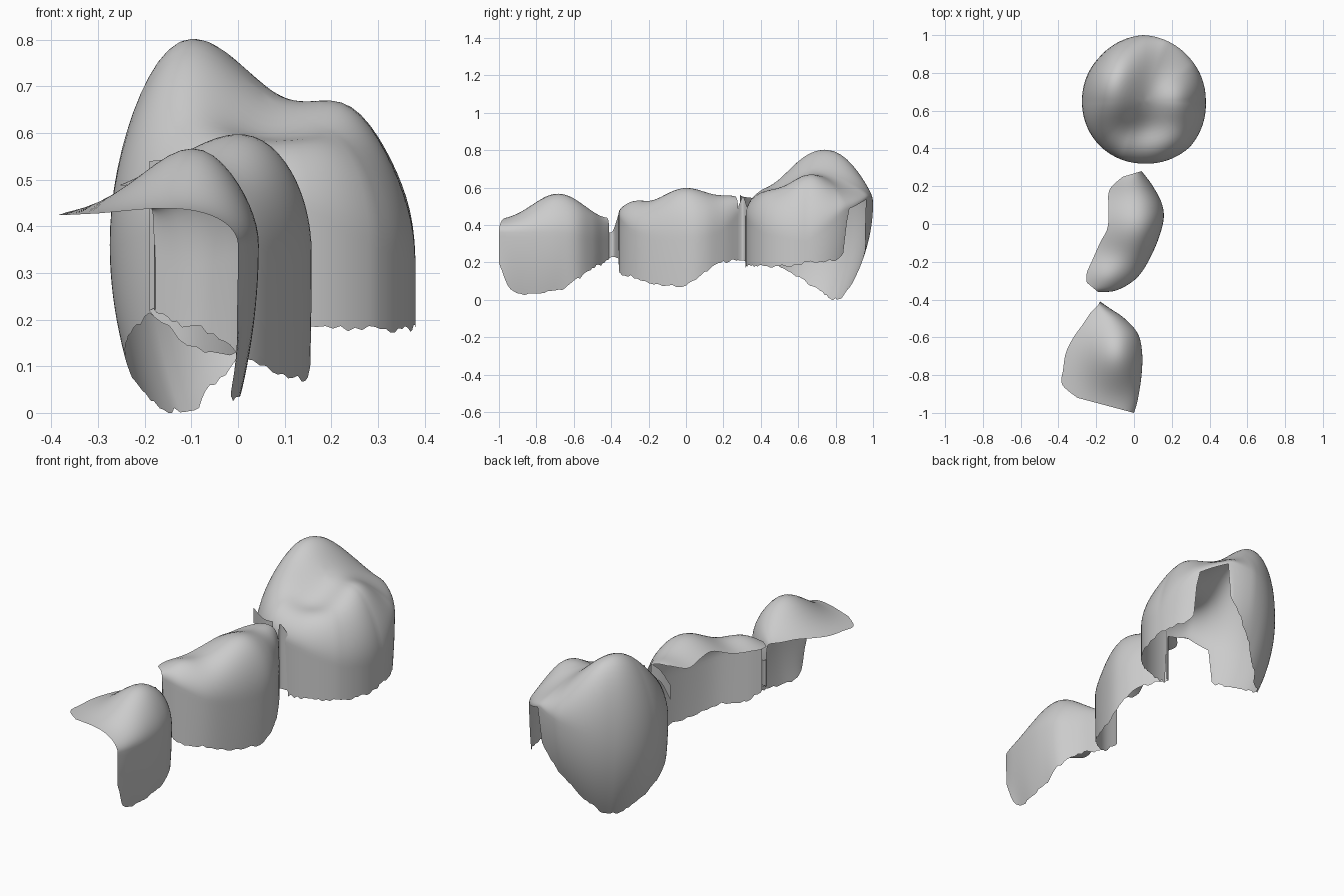
import bpy, bmesh, math, random

if "Cube" in bpy.data.objects:
    bpy.data.objects.remove(bpy.data.objects["Cube"])

random.seed(4)


def bump(x, y, cx, cy, sx, sy):
    return math.exp(-((x - cx) / sx) ** 2 / 2 - ((y - cy) / sy) ** 2 / 2)


def catmull(rows, steps):
    """Smoothly resample a list of equal-length tuples."""
    out = []
    for i in range(len(rows) - 1):
        p0, p1 = rows[max(i - 1, 0)], rows[i]
        p2, p3 = rows[i + 1], rows[min(i + 2, len(rows) - 1)]
        for k in range(steps):
            t = k / steps
            out.append(tuple(
                b + 0.5 * t * (c - a + t * (2 * a - 5 * b + 4 * c - d + t * (3 * (b - c) + d - a)))
                for a, b, c, d in zip(p0, p1, p2, p3)))
    out.append(rows[-1])
    return out


def table(pts, v):
    """Piecewise linear lookup."""
    for (a, fa), (b, fb) in zip(pts, pts[1:]):
        if v <= b:
            return fa + (fb - fa) * (v - a) / (b - a)
    return pts[-1][1]


def grid_object(name, rows, closed=False):
    bm = bmesh.new()
    grid = [[bm.verts.new(p) for p in r] for r in rows]
    n = len(grid)
    for i in range(n if closed else n - 1):
        a, b = grid[i], grid[(i + 1) % n]
        for j in range(len(a) - 1):
            bm.faces.new((a[j], a[j + 1], b[j + 1], b[j]))
    bmesh.ops.remove_doubles(bm, verts=bm.verts, dist=0.0003)
    me = bpy.data.meshes.new(name)
    bm.to_mesh(me)
    bm.free()
    me.shade_smooth()
    ob = bpy.data.objects.new(name, me)
    bpy.context.collection.objects.link(ob)
    return ob


def crown(name, stations, height, power, closed=False, top=20, wall=12):
    """Open shell. Station: inner x,y, outer x,y, shoulder z, bottom z, undercut."""
    rows = []
    for ix, iy, ox, oy, ze, zb, cut in stations:
        row = []
        dx, dy = ox - ix, oy - iy
        d = math.hypot(dx, dy)
        for j in range(top + 1):
            f = math.sin(j / top * math.pi / 2)
            x, y = ix + dx * f, iy + dy * f
            row.append((x, y, ze + (height(x, y) - ze) * math.sqrt(max(0, 1 - f ** power))))
        zb = min(max(0, zb + random.uniform(-0.008, 0.008)), ze - 0.005)
        for j in range(1, wall + 1):
            z = ze + (zb - ze) * j / wall
            inset = cut * (ze - z) ** 2
            row.append((ox - dx / d * inset, oy - dy / d * inset, z))
        rows.append(row)
    return grid_object(name, rows, closed)


# front tooth: outer wall and sloping top, open to the left and front
front = [
    (-.30, -.92, -.00, -1.0, .36, .20, .1),
    (-.38, -.85, .02, -.93, .36, .04, .36),
    (-.375, -.77, .04, -.80, .36, .04, .36),
    (-.36, -.68, .043, -.68, .36, .05, .36),
    (-.32, -.60, .02, -.58, .35, .11, .2),
    (-.27, -.53, -.05, -.50, .33, .17, .1),
    (-.23, -.47, -.13, -.445, .32, .19, .1),
    (-.19, -.43, -.18, -.41, .32, .22, 0),
]
crown("front_tooth", catmull(front, 6),
      lambda x, y: .42 + .16 * bump(x, y, -.075, -.685, .125, .14), 5.5)

# middle tooth: curved outer wall with two cusps, open to the left
middle = [
    (-.25, -.31, -.19, -.36, .46, .22, 0),
    (-.25, -.26, -.09, -.35, .43, .14, 0),
    (-.22, -.19, .02, -.28, .37, .12, .05),
    (-.18, -.10, .10, -.15, .34, .08, .05),
    (-.14, -.02, .153, .00, .34, .08, .05),
    (-.135, .08, .15, .10, .35, .15, .05),
    (-.13, .18, .10, .20, .38, .20, 0),
    (-.06, .25, .04, .28, .46, .21, 0),
]
crown("middle_tooth", catmull(middle, 6),
      lambda x, y: .465 + .135 * bump(x, y, .015, 0, .15, .15)
      + .05 * bump(x, y, -.14, -.28, .08, .07) + .06 * bump(x, y, -.02, .27, .12, .08), 5.5)

# back tooth: nearly complete crown with gaps at the contact and at the rear
SHOULDER = [(0, .32), (36, .48), (70, .55), (100, .5), (140, .4), (180, .36),
            (225, .4), (250, .48), (285, .44), (320, .36), (360, .32)]
BOTTOM = [(0, .2), (25, .21), (38, .25), (40, .58), (66, .58), (69, .36), (85, .22),
          (105, .1), (128, .01), (150, 0), (160, .03), (190, .12), (210, .18),
          (228, .22), (231, .58), (270, .58), (273, .18), (345, .18), (360, .2)]
UNDERCUT = [(0, 0), (60, .3), (90, .6), (180, .58), (220, .2), (260, 0), (360, 0)]
RADIUS = [(0, .33), (45, .335), (90, .35), (135, .33), (180, .325), (225, .33),
          (270, .33), (315, .345), (360, .33)]


def back_station(deg):
    a, r = math.radians(deg), table(RADIUS, deg)
    return (.05, .65, .05 + r * math.cos(a), .65 + r * math.sin(a),
            table(SHOULDER, deg), table(BOTTOM, deg), table(UNDERCUT, deg))


crown("back_tooth", [back_station(d) for d in range(0, 360, 3)],
      lambda x, y: .565 + .275 * bump(x, y, -.14, .8, .165, .26)
      + .10 * bump(x, y, .25, .66, .09, .1) + .05 * bump(x, y, .21, .42, .1, .09)
      - .05 * bump(x, y, .03, .5, .12, .07), 3.6, closed=True)


# thin webs where neighbouring teeth touch: x, y, low z, high z
def web(name, pts):
    grid_object(name, [[(x, y, hi + (lo - hi) * k / 4) for k in range(5)]
                       for x, y, lo, hi in catmull(pts, 4)])


web("front_contact", [(-.18, -.415, .22, .36), (-.165, -.39, .23, .37), (-.19, -.36, .22, .46)])
web("back_contact", [(.04, .28, .21, .5), (.03, .305, .21, .55), (.06, .325, .2, .5)])
web("contact_flange", [(.0, .29, .48, .56), (-.07, .31, .49, .55), (-.19, .4, .46, .54)])
